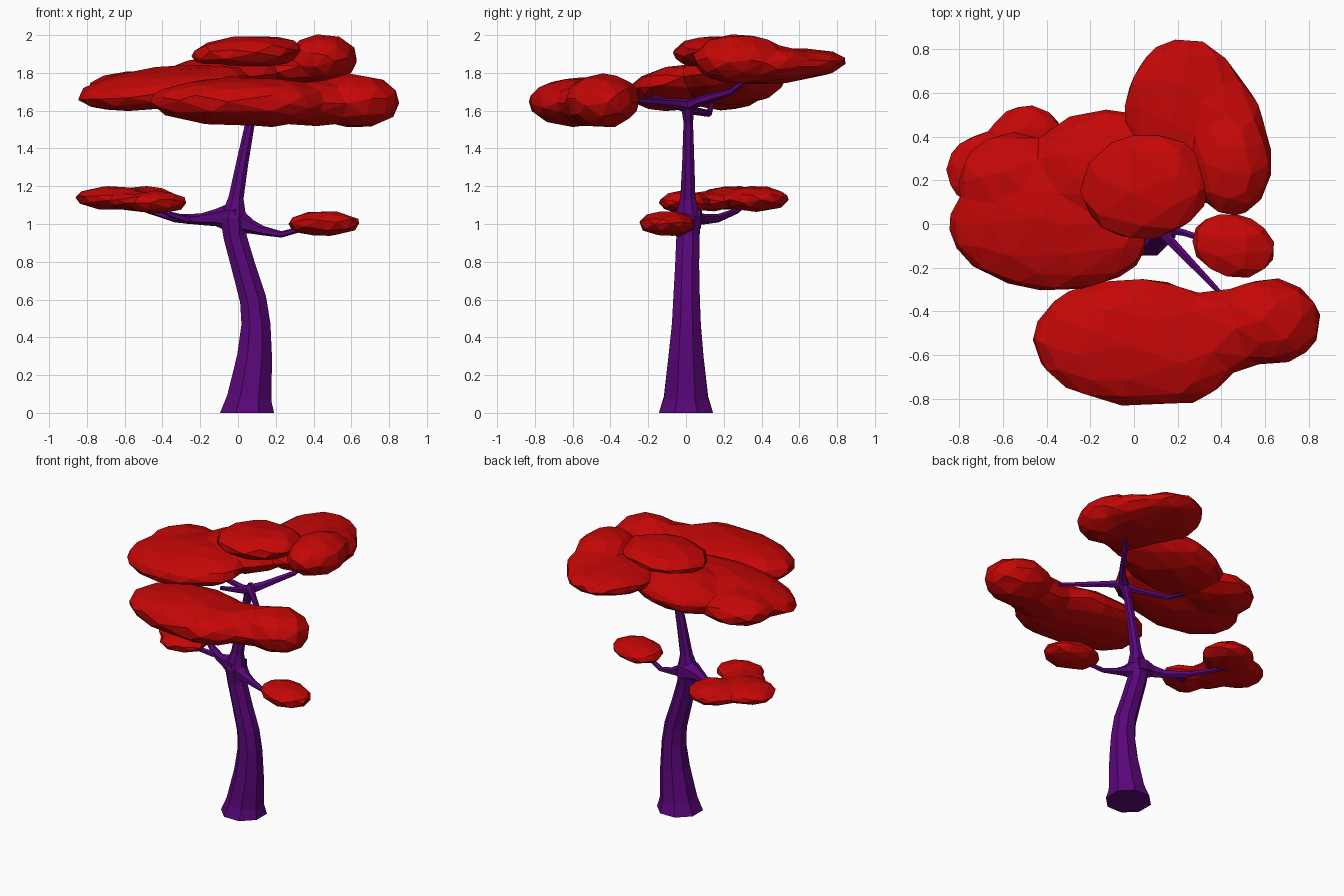
import bpy, bmesh, math
from mathutils import Vector, Matrix


def material(name, color):
    m = bpy.data.materials.new(name)
    m.diffuse_color = color
    return m


BARK = material("purple_bark", (0.1, 0.002, 0.19, 1))
LEAF = material("red_leaf", (0.56, 0.002, 0.002, 1))


def finish(bm, name, mat):
    bmesh.ops.recalc_face_normals(bm, faces=bm.faces)
    me = bpy.data.meshes.new(name)
    bm.to_mesh(me)
    bm.free()
    me.materials.append(mat)
    ob = bpy.data.objects.new(name, me)
    bpy.context.collection.objects.link(ob)
    return ob


def tube(name, points, sides):
    """Sweep a polygon along (x, y, z, radius) points and cap both ends."""
    bm = bmesh.new()
    pos = [Vector(p[:3]) for p in points]
    rings = []
    upright = abs((pos[-1] - pos[0]).normalized().z) > 0.8
    for i, p in enumerate(pos):
        t = (pos[min(i + 1, len(pos) - 1)] - pos[max(i - 1, 0)]).normalized()
        if upright and i == 0:
            t = Vector((0, 0, 1))
        ref = Vector((0, 1, 0)) if upright else Vector((0, 0, 1))
        u = ref.cross(t).normalized()
        v = t.cross(u)
        ring = []
        for k in range(sides):
            a = 2 * math.pi * (k + 0.5) / sides
            ring.append(bm.verts.new(p + points[i][3] * (u * math.cos(a) + v * math.sin(a))))
        rings.append(ring)
    for a, b in zip(rings, rings[1:]):
        for k in range(sides):
            n = (k + 1) % sides
            bm.faces.new((a[k], a[n], b[n], b[k]))
    bm.faces.new(rings[0])
    bm.faces.new(rings[-1])
    return finish(bm, name, BARK)


def foliage(name, lobes, faces):
    """Fuse ellipsoid lobes (centre, radii, turn, tilt, pitch) into one faceted clump."""
    bm = bmesh.new()
    for c, r, turn, tilt, pitch in lobes:
        m = (Matrix.Translation(c) @ Matrix.Rotation(math.radians(turn), 4, 'Z')
             @ Matrix.Rotation(math.radians(tilt), 4, 'Y')
             @ Matrix.Rotation(math.radians(pitch), 4, 'X') @ Matrix.Diagonal((*r, 1)))
        bmesh.ops.create_icosphere(bm, subdivisions=3, radius=1.02, matrix=m)
    ob = finish(bm, name, LEAF)
    rm = ob.modifiers.new("fuse", 'REMESH')
    rm.mode = 'VOXEL'
    rm.voxel_size = 0.02
    sm = ob.modifiers.new("soften", 'SMOOTH')
    sm.factor, sm.iterations = 0.5, 6
    ob.modifiers.new("triangles", 'TRIANGULATE')
    bpy.context.view_layer.update()
    ev = ob.evaluated_get(bpy.context.evaluated_depsgraph_get())
    count = len(ev.data.polygons)
    de = ob.modifiers.new("facets", 'DECIMATE')
    de.ratio = faces / max(count, faces)
    return ob


# Trunk, bending right then left then right again
tube("trunk", [(0.048, 0, 0, 0.155), (0.06, 0, 0.08, 0.127), (0.088, 0, 0.3, 0.1),
               (0.095, 0.002, 0.47, 0.083), (0.08, 0.003, 0.6, 0.076),
               (0.03, 0.006, 0.77, 0.069), (-0.015, 0.01, 0.93, 0.066),
               (-0.025, 0.01, 1.03, 0.075), (-0.01, 0.01, 1.14, 0.043),
               (0.022, 0.012, 1.32, 0.035), (0.065, 0.012, 1.54, 0.027),
               (0.09, 0.01, 1.62, 0.038), (0.10, 0.01, 1.66, 0.022)], 8)

# Lower branches
tube("lower_left_branch", [(0.0, 0.01, 1.03, 0.08), (-0.06, 0.025, 1.035, 0.07),
                           (-0.12, 0.04, 1.033, 0.045),
                           (-0.2, 0.075, 1.025, 0.03), (-0.33, 0.17, 1.03, 0.022),
                           (-0.47, 0.27, 1.07, 0.016), (-0.56, 0.31, 1.1, 0.012)], 6)
tube("lower_left_twig", [(-0.26, 0.1, 1.02, 0.022), (-0.36, 0.06, 1.05, 0.016),
                         (-0.42, 0.03, 1.09, 0.01)], 6)
tube("lower_right_branch", [(-0.03, 0.015, 1.015, 0.075), (0.02, 0.0, 1.005, 0.06),
                            (0.07, -0.01, 0.985, 0.037),
                            (0.13, -0.02, 0.965, 0.025), (0.23, -0.04, 0.945, 0.017),
                            (0.32, -0.07, 0.97, 0.015), (0.4, -0.09, 1.0, 0.01)], 6)

# Upper branches
tube("upper_front_right_branch", [(0.09, 0.01, 1.63, 0.035), (0.16, -0.07, 1.64, 0.024),
                                  (0.37, -0.29, 1.655, 0.014), (0.45, -0.38, 1.66, 0.012)], 6)
tube("upper_front_left_branch", [(0.09, 0.01, 1.62, 0.035), (0.05, -0.08, 1.64, 0.02),
                                 (-0.02, -0.17, 1.67, 0.014)], 6)
tube("upper_back_branch", [(0.09, 0.01, 1.62, 0.035), (0.16, 0.07, 1.65, 0.026),
                           (0.28, 0.24, 1.7, 0.019), (0.36, 0.34, 1.78, 0.012)], 6)
tube("upper_left_branch", [(0.09, 0.01, 1.61, 0.035), (0.0, 0.04, 1.6, 0.022),
                           (-0.19, 0.12, 1.585, 0.018), (-0.3, 0.14, 1.64, 0.012)], 6)

# Lower foliage
foliage("lower_right_foliage", [((0.455, -0.1, 1.003), (0.195, 0.145, 0.066), -15, 0, 0)], 76)
foliage("lower_left_foliage", [((-0.66, 0.245, 1.138), (0.2, 0.175, 0.062), 0, 0, 0),
                               ((-0.49, 0.375, 1.133), (0.175, 0.17, 0.067), 0, 0, 0),
                               ((-0.54, 0.12, 1.12), (0.15, 0.16, 0.052), 0, 0, 0),
                               ((-0.43, -0.01, 1.115), (0.165, 0.13, 0.06), 15, 0, 0)], 190)

# Upper canopy
foliage("front_canopy", [((0.01, -0.54, 1.648), (0.47, 0.29, 0.125), -2, 0, 0),
                         ((0.17, -0.59, 1.643), (0.3, 0.24, 0.125), 0, 0, 0),
                         ((0.62, -0.445, 1.65), (0.235, 0.195, 0.142), -5, 0, 0),
                         ((0.4, -0.49, 1.64), (0.26, 0.19, 0.12), 0, 0, 0)], 210)
foliage("left_canopy", [((-0.4, -0.03, 1.72), (0.45, 0.275, 0.105), -5, -6, 8),
                        ((-0.55, 0.2, 1.705), (0.25, 0.22, 0.1), 0, 0, 0),
                        ((-0.16, -0.06, 1.745), (0.22, 0.2, 0.09), -10, -5, 10),
                        ((-0.12, 0.24, 1.765), (0.37, 0.28, 0.125), 0, -8, 0)], 230)
foliage("back_canopy", [((0.25, 0.47, 1.835), (0.29, 0.38, 0.09), 8, 0, 4),
                        ((0.45, 0.28, 1.875), (0.18, 0.24, 0.13), 0, 0, 0),
                        ((0.4, 0.44, 1.85), (0.2, 0.25, 0.095), 15, 0, 0)], 180)
foliage("top_canopy", [((0.05, 0.17, 1.905), (0.295, 0.24, 0.09), 8, -3, 0)], 80)
